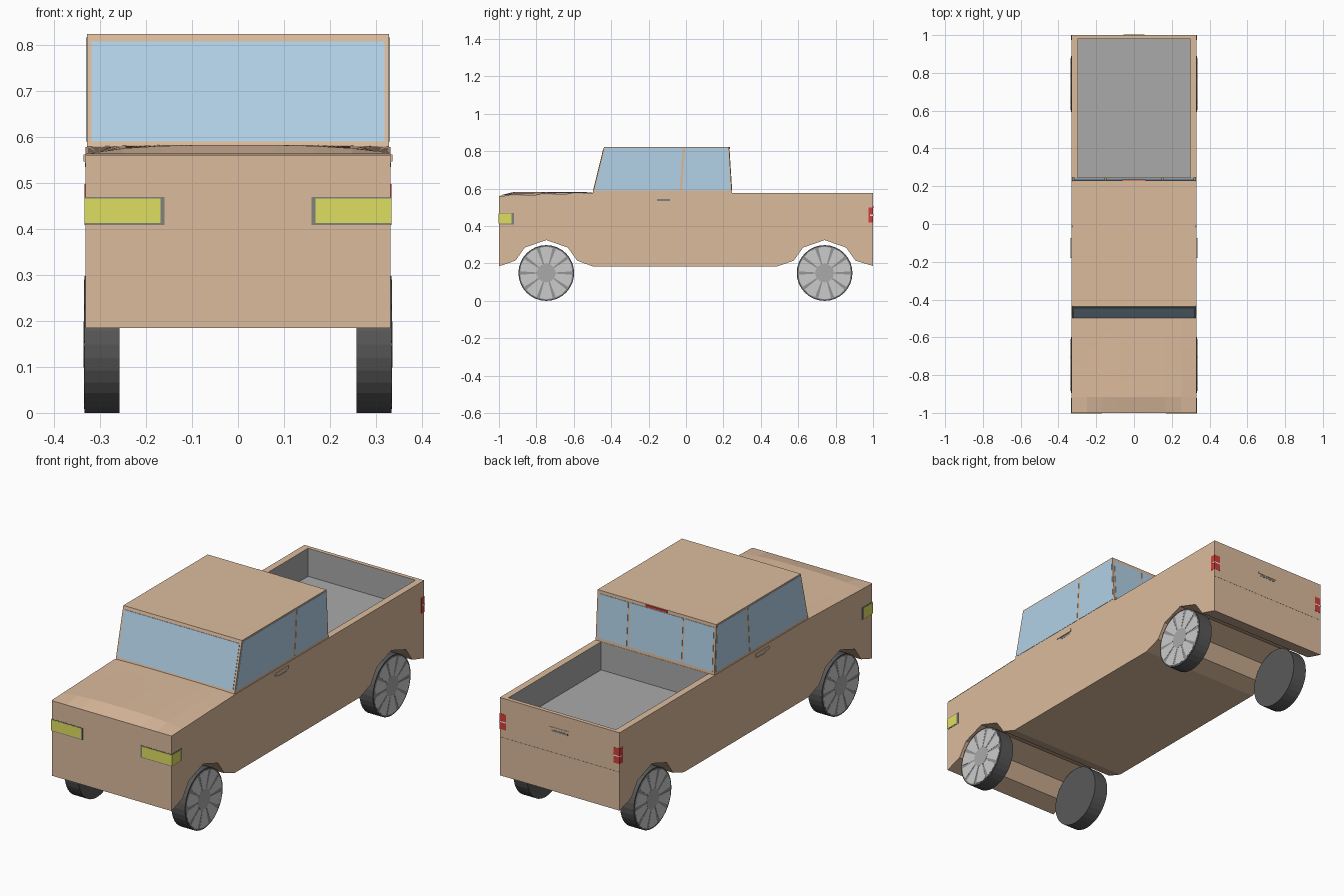
import bpy, bmesh, math
from mathutils import Vector

if "Cube" in bpy.data.objects:
    bpy.data.objects.remove(bpy.data.objects["Cube"])


def material(name, r, g, b):
    m = bpy.data.materials.new(name)
    m.diffuse_color = (r, g, b, 1)
    m.use_nodes = True
    m.node_tree.nodes["Principled BSDF"].inputs["Base Color"].default_value = m.diffuse_color
    return m


PAINT = material("copper_paint", 0.72, 0.50, 0.34)
GLASS = material("window_blue", 0.45, 0.64, 0.80)
DARK = material("rubber", 0.10, 0.10, 0.10)
TRIM = material("dark_trim", 0.22, 0.22, 0.20)
LINER = material("liner_grey", 0.40, 0.40, 0.40)
RIM = material("rim_grey", 0.30, 0.30, 0.30)
SPOKE = material("spoke_grey", 0.62, 0.62, 0.62)
YELLOW = material("lamp_yellow", 0.74, 0.74, 0.12)
RED = material("lamp_red", 0.65, 0.05, 0.04)
WHITE = material("lamp_white", 0.85, 0.80, 0.80)


def finish(name, bm, mat, fix=True):
    if fix:
        bmesh.ops.recalc_face_normals(bm, faces=bm.faces)
    me = bpy.data.meshes.new(name)
    bm.to_mesh(me)
    bm.free()
    ob = bpy.data.objects.new(name, me)
    bpy.context.collection.objects.link(ob)
    me.materials.append(mat)
    return ob


def solid(name, pts, move, mat):
    """Polygon swept along a vector into a closed solid."""
    bm = bmesh.new()
    f = bm.faces.new([bm.verts.new(p) for p in pts])
    r = bmesh.ops.extrude_face_region(bm, geom=[f], use_keep_orig=True)
    vs = [g for g in r["geom"] if isinstance(g, bmesh.types.BMVert)]
    bmesh.ops.translate(bm, verts=vs, vec=Vector(move))
    return finish(name, bm, mat)


def prism(name, yz, x0, x1, mat):
    return solid(name, [(x0, y, z) for y, z in yz], (x1 - x0, 0, 0), mat)


def box(name, x0, x1, y0, y1, z0, z1, mat):
    return prism(name, [(y0, z0), (y1, z0), (y1, z1), (y0, z1)], x0, x1, mat)


def disc(cy, cz, r, n):
    return [(cy + r * math.cos(2 * math.pi * i / n), cz + r * math.sin(2 * math.pi * i / n))
            for i in range(n)]


# Body: side profile with faceted wheel arches running right across
def arch(c):
    return [(c - 0.165, 0.215), (c - 0.115, 0.285), (c, 0.325), (c + 0.115, 0.285), (c + 0.165, 0.215)]


WHEEL_Y = (-0.747, 0.741)
profile = ([(-1, 0.185)] + arch(WHEEL_Y[0]) + [(-0.5, 0.185), (0.49, 0.185)] + arch(WHEEL_Y[1])
           + [(1, 0.187), (1, 0.577), (-0.5, 0.577), (-1, 0.561)])
body = prism("body", profile, -0.332, 0.332, PAINT)

# Load bed: opening cut into the body and a grey open-topped liner
cutter = box("bed_cutter", -0.298, 0.298, 0.247, 0.98, 0.435, 0.7, PAINT)
cutter.hide_render = True
mod = body.modifiers.new("bed_opening", 'BOOLEAN')
mod.operation = 'DIFFERENCE'
mod.solver = 'EXACT'
mod.object = cutter
bpy.context.view_layer.objects.active = body
bpy.ops.object.modifier_apply(modifier=mod.name)
bpy.data.objects.remove(cutter)

bm = bmesh.new()
bmesh.ops.create_cube(bm, size=1)
for v in bm.verts:
    v.co = (v.co.x * 0.594, 0.6135 + v.co.y * 0.731, 0.5065 + v.co.z * 0.139)
bmesh.ops.delete(bm, geom=[f for f in bm.faces if f.normal.z > 0.9], context='FACES_ONLY')
bmesh.ops.reverse_faces(bm, faces=bm.faces)
finish("bed_liner", bm, LINER, fix=False)

# Hood: low faceted crown fading out at the nose and the sides
bm = bmesh.new()
bmesh.ops.create_grid(bm, x_segments=8, y_segments=6, size=1)
for v in bm.verts:
    u, t = v.co.x, (v.co.y + 1) / 2
    edge = 0.563 + 0.016 * t
    crown = (1 - abs(u) ** 3) * min(1, t * 6)
    v.co = (u * 0.332, -1 + 0.5 * t, edge + (0.583 - edge) * crown)
finish("hood", bm, PAINT, fix=False)

# Cab
prism("cab", [(-0.5, 0.57), (-0.438, 0.824), (0.23, 0.824), (0.246, 0.57)], -0.329, 0.329, PAINT)


# Windscreen and three rear panes lie on the sloping cab ends
def front_y(z):
    return -0.5 + 0.062 * (z - 0.57) / 0.254


def rear_y(z):
    return 0.246 - 0.016 * (z - 0.57) / 0.254


def end_pane(name, x0, x1, z0, z1, slope, dy):
    solid(name, [(x0, slope(z0), z0), (x1, slope(z0), z0), (x1, slope(z1), z1), (x0, slope(z1), z1)],
          (0, dy, 0), GLASS)


end_pane("windscreen", -0.319, 0.319, 0.59, 0.808, front_y, -0.002)
for i, (a, b) in enumerate([(-0.318, -0.157), (-0.147, 0.147), (0.157, 0.318)]):
    end_pane(f"rear_window_{i}", a, b, 0.592, 0.808, rear_y, 0.002)
box("high_brake_light", -0.06, 0.06, 0.225, 0.235, 0.812, 0.822, RED)

for side, s in (("left", -1), ("right", 1)):
    # Side windows
    prism(f"front_side_window_{side}", [(-0.488, 0.59), (-0.034, 0.59), (-0.018, 0.817), (-0.432, 0.817)],
          s * 0.328, s * 0.3305, GLASS)
    prism(f"rear_side_window_{side}", [(-0.021, 0.59), (0.236, 0.59), (0.224, 0.817), (-0.005, 0.817)],
          s * 0.328, s * 0.3305, GLASS)
    # Door handle
    box(f"handle_recess_{side}", s * 0.33, s * 0.3325, -0.155, -0.085, 0.535, 0.545, TRIM)
    box(f"door_handle_{side}", s * 0.33, s * 0.336, -0.18, -0.075, 0.547, 0.562, PAINT)
    # Headlight wrapping round the corner
    box(f"headlight_frame_{side}", s * 0.16, s * 0.3335, -1.001, -0.92, 0.409, 0.47, TRIM)
    box(f"headlight_{side}", s * 0.169, s * 0.3345, -1.002, -0.932, 0.413, 0.466, YELLOW)
    # Tail light with reversing lamp strip
    box(f"tail_light_{side}", s * 0.298, s * 0.3335, 0.975, 1.001, 0.42, 0.498, RED)
    box(f"reverse_light_{side}", s * 0.297, s * 0.334, 0.985, 1.0015, 0.455, 0.461, WHITE)

# Tailgate handle and seam
box("tailgate_handle", -0.055, 0.055, 0.995, 1.002, 0.497, 0.507, PAINT)
box("tailgate_handle_recess", -0.045, 0.045, 0.995, 1.001, 0.485, 0.494, TRIM)
box("tailgate_seam", -0.331, 0.331, 0.995, 1.0005, 0.379, 0.381, TRIM)

# Wheels
for side, s in (("left", -1), ("right", 1)):
    for end, wy in zip(("front", "rear"), WHEEL_Y):
        tag = f"{end}_{side}"
        prism(f"tyre_{tag}", disc(wy, 0.149, 0.149, 32), s * 0.258, s * 0.3335, DARK)
        prism(f"rim_{tag}", disc(wy, 0.149, 0.142, 32), s * 0.33, s * 0.3345, RIM)
        prism(f"hub_{tag}", disc(wy, 0.149, 0.05, 20), s * 0.33, s * 0.336, LINER)
        for k in range(10):
            a = math.pi / 5 * (k + 0.5)
            wedge = [(wy + r * math.cos(a + d), 0.149 + r * math.sin(a + d))
                     for r, d in ((0.047, -0.25), (0.138, -0.25), (0.141, 0), (0.138, 0.25), (0.047, 0.25))]
            prism(f"spoke_{tag}_{k}", wedge, s * 0.33, s * 0.3355, SPOKE)
